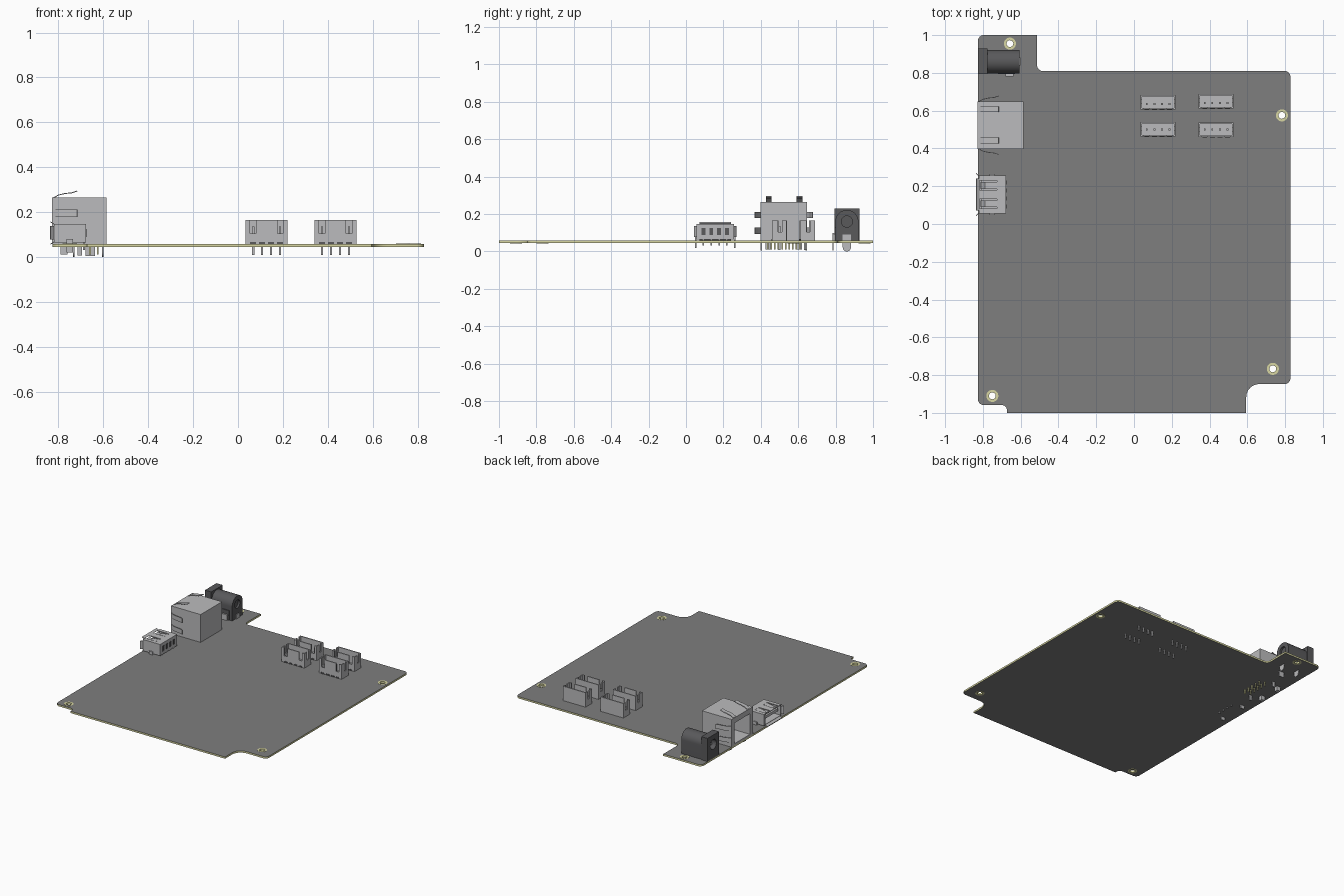
import bpy, bmesh, math
from mathutils import Vector, Matrix

cube = bpy.data.objects.get("Cube")
if cube:
    bpy.data.objects.remove(cube, do_unlink=True)


def material(name, rgb):
    m = bpy.data.materials.new(name)
    m.use_nodes = True
    m.diffuse_color = (*rgb, 1)
    m.node_tree.nodes["Principled BSDF"].inputs["Base Color"].default_value = (*rgb, 1)
    return m


BOARD = material("board grey", (0.21, 0.21, 0.21))
LIGHT = material("light grey", (0.50, 0.50, 0.51))
DARK = material("dark grey", (0.10, 0.10, 0.105))
GOLD = material("pale gold", (0.68, 0.67, 0.36))


def add(name, mesh, *mats):
    for m in mats:
        mesh.materials.append(m)
    ob = bpy.data.objects.new(name, mesh)
    bpy.context.collection.objects.link(ob)
    return ob


def boxes(name, mat, spans):
    """One object made of boxes given as (x0, x1, y0, y1, z0, z1)."""
    bm = bmesh.new()
    for x0, x1, y0, y1, z0, z1 in spans:
        m = Matrix.Translation(((x0 + x1) / 2, (y0 + y1) / 2, (z0 + z1) / 2))
        m = m @ Matrix.Diagonal((x1 - x0, y1 - y0, z1 - z0, 1))
        bmesh.ops.create_cube(bm, size=1, matrix=m)
    mesh = bpy.data.meshes.new(name)
    bm.to_mesh(mesh)
    bm.free()
    return add(name, mesh, mat)


def circle(cx, cy, r, n=28):
    return [(cx + r * math.cos(math.tau * i / n), cy + r * math.sin(math.tau * i / n)) for i in range(n)]


def rounded(corners, n=6):
    """Polygon from (x, y, radius) corners, each rounded with a fillet."""
    out = []
    for i, (x, y, r) in enumerate(corners):
        p = Vector((x, y))
        if r == 0:
            out.append((x, y))
            continue
        a = (Vector(corners[i - 1][:2]) - p).normalized()
        b = (Vector(corners[(i + 1) % len(corners)][:2]) - p).normalized()
        c = p + (a + b) * r                       # right-angled corners only
        for k in range(n + 1):
            t = k / n * math.pi / 2
            out.append(tuple(c - b * r * math.cos(t) - a * r * math.sin(t)))
    return out


ALONG_X = Matrix(((0, 0, 1, 0), (1, 0, 0, 0), (0, 1, 0, 0), (0, 0, 0, 1)))


def profile(name, loops, lo, hi, mat, along_x=False, side=None):
    """Extrude an outline with holes from lo to hi along z or x."""
    cu = bpy.data.curves.new(name, 'CURVE')
    cu.dimensions, cu.fill_mode, cu.extrude = '2D', 'BOTH', (hi - lo) / 2
    for loop in loops:
        s = cu.splines.new('POLY')
        s.points.add(len(loop) - 1)
        s.use_cyclic_u = True
        for pt, (x, y) in zip(s.points, loop):
            pt.co = (x, y, 0, 1)
    tmp = bpy.data.objects.new(name + "_curve", cu)
    bpy.context.collection.objects.link(tmp)
    deps = bpy.context.evaluated_depsgraph_get()
    mesh = bpy.data.meshes.new_from_object(tmp.evaluated_get(deps))
    bpy.data.objects.remove(tmp, do_unlink=True)
    mesh.name = name
    mesh.materials.clear()
    bm = bmesh.new()
    bm.from_mesh(mesh)
    bmesh.ops.remove_doubles(bm, verts=bm.verts, dist=1e-5)
    bmesh.ops.translate(bm, verts=bm.verts, vec=(0, 0, (lo + hi) / 2))
    bmesh.ops.recalc_face_normals(bm, faces=bm.faces)
    for f in bm.faces:
        f.material_index = 1 if side and abs(f.normal.z) < 0.5 else 0
        f.smooth = True
    if along_x:
        bm.transform(ALONG_X)
    bm.to_mesh(mesh)
    bm.free()
    mesh.set_sharp_from_angle(angle=math.radians(30))
    return add(name, mesh, mat, *([side] if side else []))


def ribbon(name, path, across, mat, thick=0.004):
    """Thin bent strip: path points swept along the vector across."""
    half = Vector(across) / 2
    verts = [Vector(p) + s * half for p in path for s in (-1, 1)]
    faces = [(2 * i, 2 * i + 1, 2 * i + 3, 2 * i + 2) for i in range(len(path) - 1)]
    mesh = bpy.data.meshes.new(name)
    mesh.from_pydata(verts, [], faces)
    ob = add(name, mesh, mat)
    mod = ob.modifiers.new("thickness", 'SOLIDIFY')
    mod.thickness, mod.offset = thick, 0
    return ob


# Circuit board with mounting holes and gold rings
Z0, Z1 = 0.045, 0.058
outline = rounded([(-0.826, 1, 0.03), (-0.513, 1, 0), (-0.513, 0.81, 0.03), (0.828, 0.81, 0.03),
                   (0.828, -0.847, 0.03), (0.594, -0.847, 0.07), (0.594, -1, 0), (-0.672, -1, 0),
                   (-0.672, -0.958, 0.03), (-0.826, -0.958, 0.03)])
holes = [(-0.657, 0.955), (0.783, 0.575), (0.735, -0.767), (-0.75, -0.91)]
profile("circuit_board", [outline] + [circle(x, y, 0.018) for x, y in holes], Z0, Z1, BOARD, side=GOLD)
for x, y in holes:
    for lo, hi in ((Z0 - 0.001, Z0), (Z1, Z1 + 0.001)):
        profile("hole_ring", [circle(x, y, 0.032), circle(x, y, 0.018)], lo, hi, GOLD)

# Four-pin header sockets
W, TOP = 0.008, 0.165
for x0, y0, yp in ((0.034, 0.606, 0.636), (0.341, 0.611, 0.641), (0.034, 0.463, 0.5), (0.341, 0.46, 0.5)):
    x1, y1 = x0 + 0.187, y0 + 0.078
    xc, yc = (x0 + x1) / 2, y0 + 0.042
    walls = [(x0, x1, y0, y1, Z1, 0.075), (x0, x1, y1 - W, y1, 0.075, TOP), (x0, x1, y0, y0 + W, 0.075, 0.105)]
    walls += [(a, b, y0, y0 + W, 0.105, TOP) for a, b in
              ((x0, x0 + 0.02), (x0 + 0.046, x1 - 0.046), (x1 - 0.02, x1))]
    for a in (x0, x1 - W):
        walls += [(a, a + W, y0 + W, y1 - W, 0.075, 0.105),
                  (a, a + W, y0 + W, yc - 0.01, 0.105, TOP), (a, a + W, yc + 0.01, y1 - W, 0.105, TOP)]
    boxes("header_socket", LIGHT, walls)
    pins = [xc + (i - 1.5) * 0.04 for i in range(4)]
    boxes("header_pins", LIGHT, [(p - 0.005, p + 0.005, yp - 0.005, yp + 0.005, 0.008, 0.135) for p in pins])
    boxes("header_pin_feet", DARK, [(p - 0.013, p + 0.013, y0 - 0.002, y0, Z1, 0.067) for p in pins])

# Network socket: open metal shell, inner block, contacts
X0, X1, Y0, Y1, ZT = -0.828, -0.585, 0.398, 0.648, 0.264
boxes("network_shell", LIGHT, [
    (X0, X1, Y0, Y1, ZT - 0.012, ZT), (X0, X1, Y0, Y0 + 0.012, Z1, ZT - 0.012),
    (X0, X1, Y1 - 0.012, Y1, Z1, ZT - 0.012), (X1 - 0.03, X1, Y0 + 0.012, Y1 - 0.012, Z1, ZT - 0.012),
    (X0, X1 - 0.03, Y0 + 0.012, Y1 - 0.012, Z1, 0.072),
    (X0, X0 + 0.17, Y0 + 0.012, Y1 - 0.012, 0.225, ZT - 0.012),
    (X0, X0 + 0.17, Y0 + 0.012, Y0 + 0.035, 0.072, 0.225),
    (X0, X0 + 0.17, Y1 - 0.035, Y1 - 0.012, 0.072, 0.225)])
for i in range(8):
    y = 0.523 + (i - 3.5) * 0.018
    ribbon("network_contact", [(-0.80, y, 0.215), (-0.70, y, 0.16), (-0.62, y, 0.15)], (0, 0.007, 0), GOLD)
boxes("network_pins", GOLD, [(x - 0.004, x + 0.004, y - 0.004, y + 0.004, 0.012, Z1)
                             for i in range(10) for y in [0.523 + (i - 4.5) * 0.019]
                             for x in [-0.66 if i % 2 else -0.625]])
boxes("network_posts", LIGHT, [(-0.715, -0.695, y - 0.004, y + 0.004, 0.006, Z1) for y in (0.402, 0.644)]
      + [(-0.79, -0.76, y - 0.014, y + 0.014, 0.012, Z1) for y in (0.44, 0.606)])

# Grounding springs on the top and both sides of the shell
bend = ((-0.822, 0.0), (-0.80, 0.012), (-0.77, 0.019), (-0.74, 0.022), (-0.716, 0.030))
for y in (0.442, 0.607):
    ribbon("top_spring", [(x, y, ZT + h) for x, h in bend], (0, 0.03, 0), LIGHT)
for z in (0.11, 0.195):
    for yb, s in ((Y0, -1), (Y1, 1)):
        ribbon("side_spring", [(x, yb + s * h, z) for x, h in bend], (0, 0, 0.034), LIGHT)

# Data port: shell with two sprung tongues in the top
yc, UX0, UX1, UZ = 0.156, -0.82, -0.678, 0.148
shell = [(UX0, UX1, 0.056, 0.062, 0.064, UZ), (UX0, UX1, 0.25, 0.256, 0.064, UZ),
         (UX0, UX1, 0.062, 0.25, 0.064, 0.07), (UX1 - 0.008, UX1, 0.062, 0.25, 0.07, UZ - 0.006),
         (-0.725, UX1, 0.062, 0.25, UZ - 0.006, UZ)]
shell += [(UX0, -0.725, a, b, UZ - 0.006, UZ) for a, b in ((0.062, 0.083), (0.132, 0.18), (0.229, 0.25))]
boxes("data_port_shell", LIGHT, shell)
boxes("data_port_tongue", LIGHT, [(-0.81, UX1 - 0.008, 0.08, 0.232, 0.105, 0.125)])
for y in (0.1075, 0.2045):
    ribbon("data_port_spring", [(-0.725, y, UZ - 0.003), (-0.77, y, UZ - 0.008), (-0.79, y, UZ - 0.016),
                                (-0.812, y, UZ - 0.006)], (0, 0.036, 0), LIGHT)
for s in (-1, 1):
    ribbon("data_port_side_lip", [(UX0, yc + s * 0.098, 0.107), (-0.836, yc + s * 0.112, 0.107)],
           (0, 0, 0.06), LIGHT)
    ribbon("data_port_flat_lip", [(UX0, yc, 0.107 + s * 0.04), (-0.836, yc, 0.107 + s * 0.05)],
           (0, 0.17, 0), LIGHT)
boxes("data_port_slots", DARK, [(UX1, UX1 + 0.003, y - 0.01, y + 0.01, 0.088, 0.125)
                                for i in range(4) for y in [yc + (i - 1.5) * 0.042]])
boxes("data_port_legs", LIGHT, [(-0.765, -0.735, y - 0.004, y + 0.004, 0.02, 0.08) for y in (0.052, 0.26)]
      + [(-0.69, -0.682, y - 0.004, y + 0.004, 0.032, 0.07) for i in range(4) for y in [yc + (i - 1.5) * 0.042]])

# Power jack: square front flange, arched barrel, centre pin, legs
jy, jz, r = 0.86, 0.16, 0.062
front = [(0.793, Z1), (0.928, Z1), (0.928, 0.23), (0.793, 0.23)]
arch = [(jy - r, Z1), (jy + r, Z1)] + [(jy + r * math.cos(math.pi * i / 20), jz + r * math.sin(math.pi * i / 20))
                                       for i in range(21)]
profile("jack_flange", [front, circle(jy, jz, 0.036)], -0.826, -0.775, DARK, True)
profile("jack_barrel", [arch, circle(jy, jz, 0.03)], -0.775, -0.607, DARK, True)
profile("jack_back_wall", [circle(jy, jz, 0.0305)], -0.635, -0.622, DARK, True)
profile("jack_pin", [circle(jy, jz, 0.01, 16)], -0.81, -0.635, LIGHT, True)
boxes("jack_side_block", DARK, [(-0.72, -0.63, 0.793, 0.80, Z1, 0.13)])
tab = [(jy - 0.022, 0.09), (jy - 0.022, 0.022)]
tab += [(jy - 0.022 * math.cos(math.pi * i / 8), 0.022 - 0.022 * math.sin(math.pi * i / 8)) for i in range(1, 8)]
tab += [(jy + 0.022, 0.022), (jy + 0.022, 0.09)]
for x in (-0.606, -0.735):
    profile("jack_leg", [tab], x, x + 0.006, LIGHT, True)
boxes("jack_side_leg", LIGHT, [(-0.68, -0.638, 0.782, 0.788, 0.005, 0.1), (-0.68, -0.638, 0.788, 0.80, 0.09, 0.1)])
